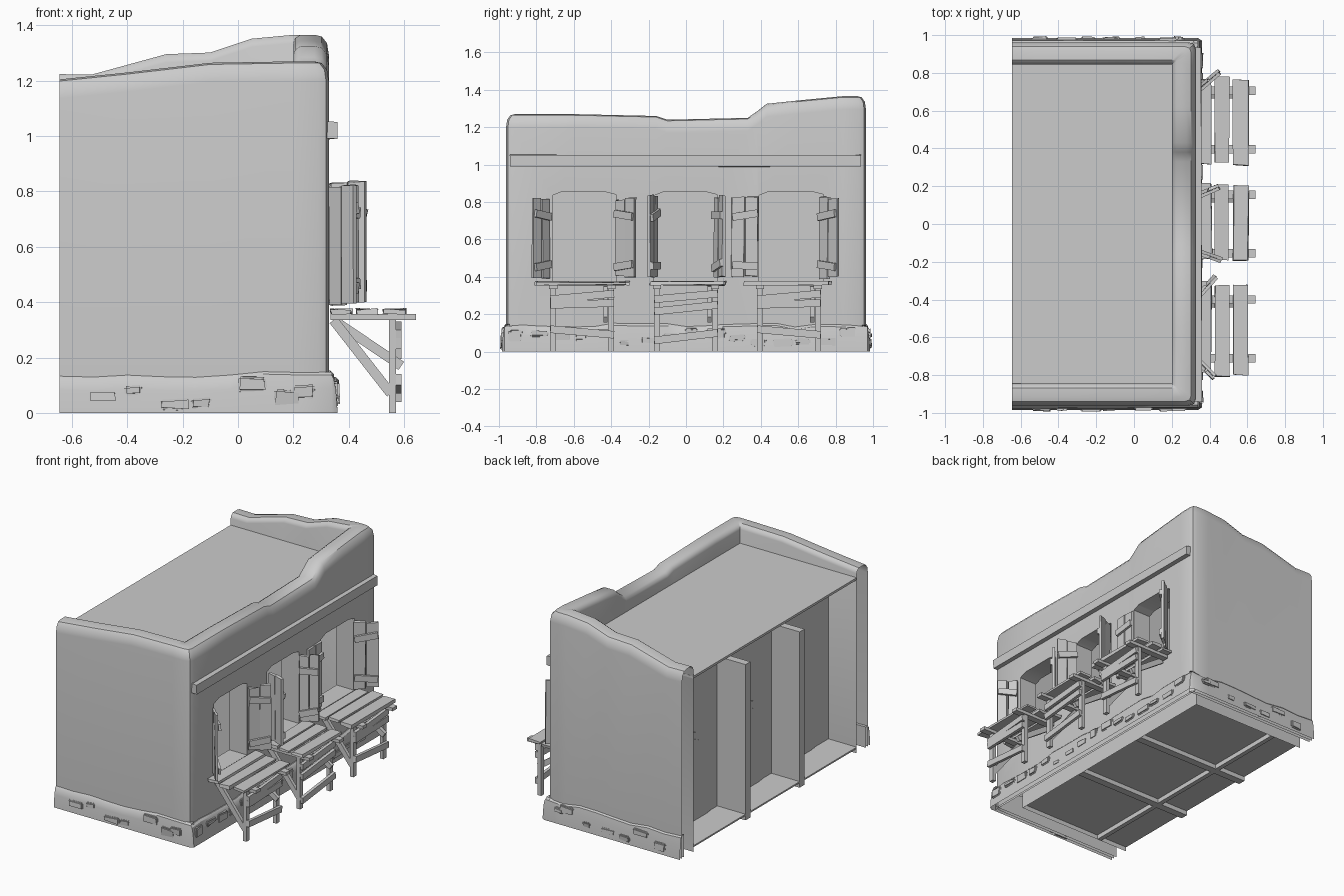
import bpy, bmesh, random
from math import atan2, hypot
from mathutils import Vector, Matrix

random.seed(4)
if "Cube" in bpy.data.objects:
    bpy.data.objects.remove(bpy.data.objects["Cube"])

plaster = bpy.data.materials.new("plain_grey")
plaster.use_nodes = True
plaster.diffuse_color = (0.6, 0.6, 0.6, 1)
plaster.node_tree.nodes["Principled BSDF"].inputs["Base Color"].default_value = (0.6, 0.6, 0.6, 1)


def smooth_shade(ob):
    bpy.ops.object.select_all(action='DESELECT')
    ob.select_set(True)
    bpy.context.view_layer.objects.active = ob
    bpy.ops.object.shade_smooth_by_angle(angle=0.6)


def finish(name, bm):
    bmesh.ops.recalc_face_normals(bm, faces=bm.faces)
    mesh = bpy.data.meshes.new(name)
    bm.to_mesh(mesh)
    bm.free()
    mesh.materials.append(plaster)
    ob = bpy.data.objects.new(name, mesh)
    bpy.context.collection.objects.link(ob)
    return ob


def box(name, lo, hi, jitter=0.0, bevel=0.0):
    """Box between two corners, optionally roughened and bevelled."""
    bm = bmesh.new()
    lo, hi = Vector(lo), Vector(hi)
    bmesh.ops.create_cube(bm, size=1)
    for v in bm.verts:
        v.co = (lo + hi) / 2 + Matrix.Diagonal(hi - lo) @ v.co
        v.co += Vector([random.uniform(-jitter, jitter) for _ in range(3)])
    if bevel:
        bmesh.ops.bevel(bm, geom=bm.edges[:], offset=bevel, segments=2, affect='EDGES')
    return finish(name, bm)


def beam(name, a, b, width, depth):
    """Straight timber from a to b; depth lies along y, or x for timbers along y."""
    a, b = Vector(a), Vector(b)
    d = b - a
    bm = bmesh.new()
    bmesh.ops.create_cube(bm, size=1)
    side = Vector((0, 1, 0)) if abs(d.y) < 0.1 else Vector((1, 0, 0))
    up = d.normalized().cross(side)
    for v in bm.verts:
        v.co = (a + b) / 2 + d * v.co.x + side * depth * v.co.y + up * width * v.co.z
    return finish(name, bm)


def prism(name, pts, x0, x1):
    """Outline in y and z pushed along x."""
    bm = bmesh.new()
    face = bm.faces.new([bm.verts.new((x0, y, z)) for y, z in pts])
    new = bmesh.ops.extrude_face_region(bm, geom=[face])["geom"]
    bmesh.ops.translate(bm, vec=(x1 - x0, 0, 0), verts=[g for g in new if isinstance(g, bmesh.types.BMVert)])
    if not any(f.normal.x < -0.9 or f.calc_center_median().x == x0 for f in bm.faces):
        bm.faces.new([v for v in bm.verts if v.co.x == x0])
    return finish(name, bm)


def loft(name, sections):
    bm = bmesh.new()
    rings = [[bm.verts.new(p) for p in s] for s in sections]
    n = len(rings[0])
    for r, s in zip(rings, rings[1:]):
        for i in range(n):
            bm.faces.new((r[i], r[(i + 1) % n], s[(i + 1) % n], s[i]))
    bm.faces.new(rings[0])
    bm.faces.new(rings[-1][::-1])
    bmesh.ops.remove_doubles(bm, verts=bm.verts, dist=0.0005)
    return finish(name, bm)


def strip_open_sides(ob):
    """Remove the hidden underside and the rear ends, leaving a shell."""
    bm = bmesh.new()
    bm.from_mesh(ob.data)
    gone = [f for f in bm.faces if all(v.co.z < 0.001 for v in f.verts)
            or all(v.co.x < -0.644 for v in f.verts)]
    bmesh.ops.delete(bm, geom=gone, context='FACES')
    bm.to_mesh(ob.data)
    bm.free()


# Outer wall with its uneven parapet: x, y, height along the path
BACK, FRONT, END = -0.645, 0.328, 0.962
path = [(BACK, -END, 1.205), (-0.4, -END, 1.23), (-0.1, -END, 1.265), (0.2, -END, 1.27),
        (0.29, -END, 1.27), (0.318, -0.952, 1.27), (FRONT, -0.925, 1.27),
        (FRONT, -0.6, 1.27), (FRONT, -0.16, 1.26), (FRONT, -0.1, 1.24), (FRONT, 0.33, 1.25),
        (FRONT, 0.38, 1.285), (FRONT, 0.43, 1.325), (FRONT, 0.62, 1.345), (FRONT, 0.84, 1.366),
        (FRONT, 0.925, 1.366), (0.318, 0.952, 1.366), (0.29, END, 1.366), (0.2, END, 1.366),
        (0.05, END, 1.352), (-0.1, END, 1.302), (-0.26, END, 1.296), (-0.53, END, 1.222), (BACK, END, 1.224)]
sections = []
for x, y, h in path:
    inner = Vector((min(x, 0.2), max(-0.845, min(0.845, y)), 0))
    outer = Vector((x, y, 0))
    ring = [(0, 0), (0, 0.145), (0, h - 0.07), (0.05, h - 0.03), (0.2, h - 0.006), (0.4, h),
            (0.8, h), (0.94, h - 0.012), (1, h - 0.03), (1, 0)]
    sections.append([outer.lerp(inner, t) + Vector((0, 0, z)) for t, z in ring])
wall = loft("outer_wall", sections)

# Window openings with a shallow arched head
cutters = []
for y0, y1 in ((-0.715, -0.375), (-0.17, 0.165), (0.39, 0.735)):
    pts = [(y0, 0.37), (y1, 0.37), (y1, 0.84), (y1 - 0.06, 0.855), (y0 + 0.05, 0.855), (y0, 0.835)]
    cutter = prism("window_cutter", pts, 0.1, 0.5)
    cutter.hide_render = True
    cutters.append(cutter)
    mod = wall.modifiers.new("window", 'BOOLEAN')
    mod.operation, mod.object, mod.solver = 'DIFFERENCE', cutter, 'EXACT'
bpy.context.view_layer.update()
baked = bpy.data.meshes.new_from_object(wall.evaluated_get(bpy.context.evaluated_depsgraph_get()))
wall.modifiers.clear()
wall.data = baked
for cutter in cutters:
    bpy.data.objects.remove(cutter)
strip_open_sides(wall)
smooth_shade(wall)

# Plinth with a ragged top edge
track = [(BACK + 0.123 * i, -1) for i in range(9)] + [(0.36, -0.97 + 0.097 * i) for i in range(21)]
track += [(BACK + 0.123 * i, 1) for i in range(8, -1, -1)]
sections = []
for x, y in track:
    side = abs(y) == 1
    n = Vector((0, y, 0)) if side else Vector((1, 0, 0))
    p = Vector((x, y * 0.985 if side else y, 0))
    h = 0.142 + random.uniform(-0.012, 0.012)
    sections.append([p, p - n * 0.006 + Vector((0, 0, h * 0.6)), p - n * 0.014 + Vector((0, 0, h - 0.012)),
                     p - n * 0.026 + Vector((0, 0, h)), p - n * 0.045 + Vector((0, 0, h)), p - n * 0.045])
plinth = loft("plinth", sections)
strip_open_sides(plinth)
smooth_shade(plinth)

# Stones showing in the plinth
for side in (-1, 1):
    for x in (-0.54, -0.41, -0.28, -0.17, 0.0, 0.13, 0.2):
        w, h, z = random.uniform(0.06, 0.11), random.uniform(0.03, 0.06), random.uniform(0.01, 0.08)
        y0, y1 = sorted((side * 0.96, side * 0.99))
        smooth_shade(box("end_stone", (x, y0, z), (x + w, y1, z + h), 0.005, 0.007))
for i in range(16):
    y = -0.95 + i * 0.118
    w, h, z = random.uniform(0.06, 0.11), random.uniform(0.03, 0.06), random.uniform(0.01, 0.08)
    smooth_shade(box("front_stone", (0.335, y, z), (0.364, y + w, z + h), 0.005, 0.007))

# Roof, floor and inner rooms
box("roof", (BACK, -0.846, 1.135), (0.201, 0.846, 1.15))
box("floor", (BACK, -0.845, 0.03), (0.2, 0.845, 0.04))
box("rear_partition", (-0.44, -0.845, 0.0), (-0.41, 0.845, 1.135))
for y in (-0.28, 0.28):
    box("cross_partition", (BACK, y - 0.025, 0.0), (0.2, y + 0.025, 1.02))

# Pointed doors on the rear partition, each a frame plate and a panel plate
door = [(-0.16, 0.04), (-0.16, 0.45), (-0.02, 0.59), (-0.07, 0.585), (0.085, 0.65), (0.055, 0.56), (0.2, 0.47), (0.2, 0.04)]
for c in (-0.535, 0.0, 0.545):
    prism("door_frame", [(c + y, z) for y, z in door], -0.444, -0.406)
    prism("door_panel", [(c + 0.02 + (y - 0.02) * 0.82, z * 0.93) for y, z in door], -0.448, -0.402)

# Timber rail across the front
box("front_rail", (0.31, -0.94, 0.99), (0.357, 0.935, 1.052), 0.003)

# Shutters: hinge point and free edge seen from above
shutters = [((0.335, -0.73), (0.425, -0.82)), ((0.335, -0.375), (0.43, -0.27)), ((0.335, -0.155), (0.465, -0.2)),
            ((0.335, 0.155), (0.45, 0.205)), ((0.331, 0.388), (0.335, 0.24)), ((0.335, 0.715), (0.45, 0.815))]
for (x0, y0), (x1, y1) in shutters:
    length = hypot(x1 - x0, y1 - y0)
    place = Matrix.Translation((x0, y0, 0)) @ Matrix.Rotation(atan2(y1 - y0, x1 - x0), 4, 'Z')
    s = 0.016 if y1 < y0 else -0.016
    parts = []
    for k in range(2):
        a = length * k / 2
        parts.append(box("shutter_board", (a + 0.003, -0.008, 0.385 + random.uniform(0, 0.02)),
                         (a + length / 2 - 0.003, 0.008, 0.83 + random.uniform(-0.02, 0.01)), 0.004))
    for z in (0.46, 0.73):
        t = random.uniform(-0.02, 0.02)
        parts.append(beam("shutter_batten", (0.005, s, z - t), (length * 0.95, s, z + t), 0.04, 0.016))
    for ob in parts:
        ob.data.transform(place)

# Counter tables beneath the windows
for c, half in ((-0.555, 0.24), (0.0, 0.2), (0.55, 0.225)):
    for x0, x1 in ((0.335, 0.41), (0.428, 0.503), (0.525, 0.605)):
        s = random.uniform(-0.015, 0.015)
        box("counter_board", (x0, c - half + s, 0.356), (x1, c + half + s, 0.374), 0.005)
    for side in (-1, 1):
        y = c + side * 0.155
        box("counter_bearer", (0.335, y - 0.022, 0.336), (0.643, y + 0.022, 0.357))
        box("counter_leg", (0.545, y - 0.016, 0.0), (0.57, y + 0.016, 0.337))
    beam("counter_brace", (0.345, c - 0.155, 0.335), (0.552, c - 0.155, 0.07), 0.035, 0.022)
    beam("counter_brace", (0.345, c + 0.125, 0.335), (0.59, c + 0.125, 0.17), 0.035, 0.022)
    for z0, z1 in ((0.28, 0.31), (0.215, 0.25) if c == 0 else (0.25, 0.26), (0.12, 0.09) if c else (0.06, 0.1)):
        beam("counter_crossbar", (0.58, c - 0.17, z0), (0.58, c + 0.17, z1), 0.04, 0.02)
